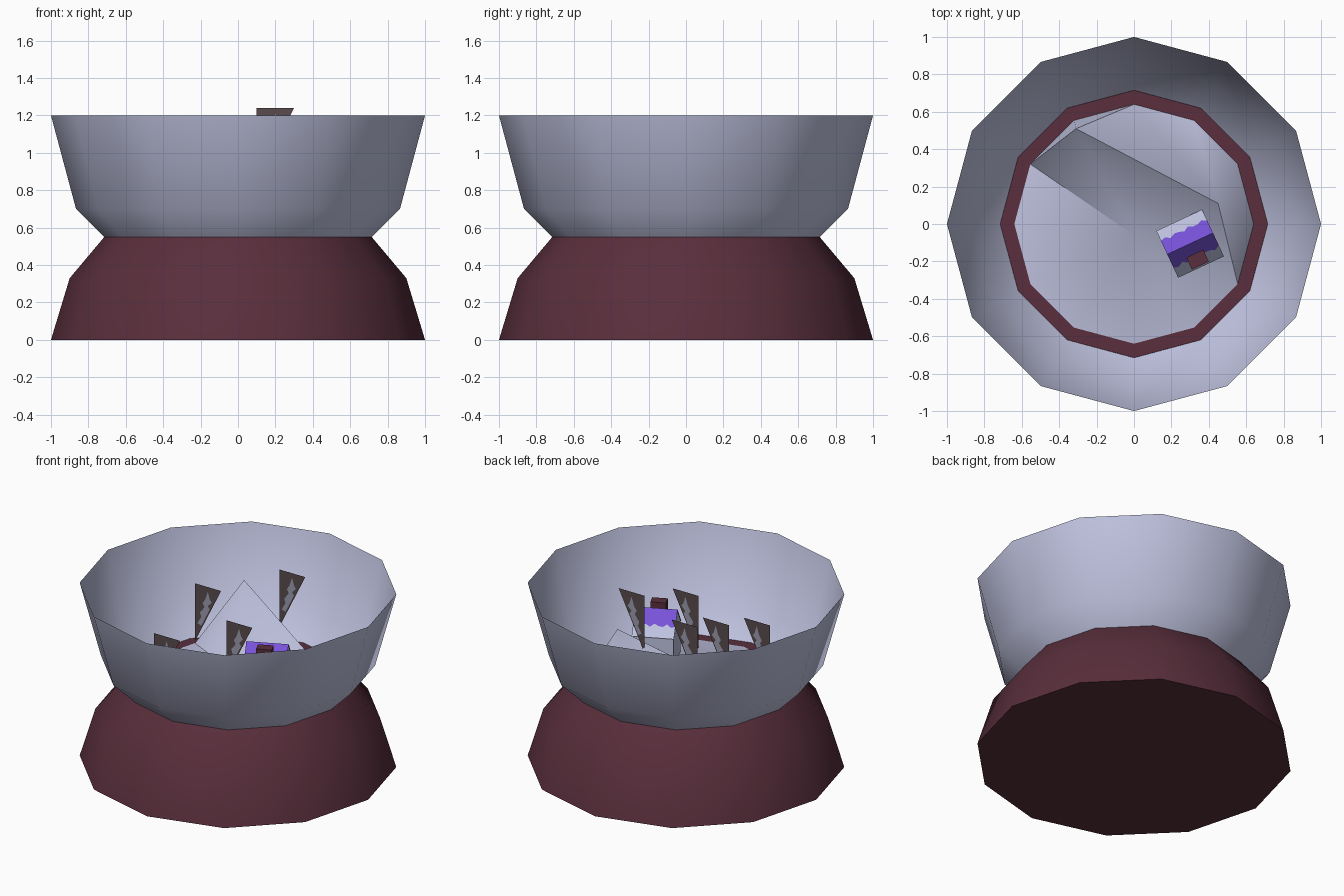
import bpy, bmesh, math
from mathutils import Vector, Matrix
from mathutils.geometry import delaunay_2d_cdt

if "Cube" in bpy.data.objects:
    bpy.data.objects.remove(bpy.data.objects["Cube"])


def material(name, rgb):
    m = bpy.data.materials.new(name)
    m.diffuse_color = (*rgb, 1)
    m.use_nodes = True
    m.node_tree.nodes["Principled BSDF"].inputs["Base Color"].default_value = m.diffuse_color
    return m


FROST = material("frosted lavender", (0.53, 0.55, 0.75))
MAROON = material("maroon", (0.10, 0.028, 0.045))
PURPLE = material("purple", (0.19, 0.085, 0.70))
BARK = material("bark brown", (0.10, 0.07, 0.075))
GREY = material("tree grey", (0.33, 0.34, 0.44))


def make(name, verts, faces, mats, indices=None, smooth=None, fix=True):
    me = bpy.data.meshes.new(name)
    me.from_pydata([tuple(v) for v in verts], [], faces)
    for m in mats:
        me.materials.append(m)
    if indices:
        for p, i in zip(me.polygons, indices):
            p.material_index = i
    if fix:
        bm = bmesh.new()
        bm.from_mesh(me)
        bmesh.ops.remove_doubles(bm, verts=bm.verts, dist=0.0005)
        bmesh.ops.recalc_face_normals(bm, faces=bm.faces)
        bm.to_mesh(me)
        bm.free()
    if smooth:
        me.polygons.foreach_set("use_smooth", [True] * len(me.polygons))
        me.set_sharp_from_angle(angle=math.radians(smooth))
    ob = bpy.data.objects.new(name, me)
    bpy.context.collection.objects.link(ob)
    return ob


def ring(r, z, n=12):
    return [Vector((r * math.cos(math.tau * i / n), r * math.sin(math.tau * i / n), z))
            for i in range(n)]


def lathe(name, profile, mat, n=12):
    """Turn (radius, height) pairs into a twelve-sided surface."""
    verts = [v for r, z in profile for v in ring(r, z, n)]
    faces = [(k * n + i, k * n + (i + 1) % n, (k + 1) * n + (i + 1) % n, (k + 1) * n + i)
             for k in range(len(profile) - 1) for i in range(n)]
    return make(name, verts, faces, [mat], smooth=40)


# Base and open glass bowl
lathe("base", [(0, 0), (1, 0), (0.9, 0.33), (0.715, 0.55), (0.635, 0.55)], MAROON)
lathe("glass_bowl", [(0, 0.2), (0.5, 0.334), (0.866, 0.7), (1, 1.2)], FROST)

# Snowy hill: low rim, a hollow in the middle and a ridge at the back
pts = ring(0.64, 0.55) + [Vector(p) for p in
                          ((-0.31, 0.51, 0.98), (0.45, 0.11, 0.84), (0.0, -0.06, 0.64))]
edges = [(i, (i + 1) % 12) for i in range(12)] + [(12, 13)]
co, _, tris, orig, _, _ = delaunay_2d_cdt([p.xy for p in pts], edges, [], 0, 1e-5)
hill = [(c.x, c.y, pts[o[0]].z if o else 0.55) for c, o in zip(co, orig)]
make("snow_hill", hill, [tuple(t) for t in tris], [FROST], smooth=40)

# Trees: thin triangular cards with a painted silhouette on both sides
LEAF = [(.10, -.03), (.08, -.09), (.06, -.12), (.075, -.145), (.04, -.19), (.05, -.22),
        (.02, -.27), (.05, -.28), (.09, -.2), (.115, -.15), (.1, -.13), (.13, -.1), (.115, -.08)]
TREES = [(0.10, 0.31, 1.24), (-0.40, 0.10, 1.09), (-0.09, 0.0, 0.955),
         (-0.40, -0.35, 0.916), (0.19, -0.41, 0.94)]
for x, y, top in TREES:
    make("tree_card", [(x, y, top), (x, y, top - 0.4), (x + 0.2, y, top)], [(0, 1, 2)],
         [BARK], fix=False)
    for side in (-1, 1):
        loop = [(x + a, y + side * 0.003, top + b) for a, b in LEAF]
        make("tree_paint", loop if side < 0 else loop[::-1],
             [tuple(range(len(loop)))], [GREY], fix=False)

# House: walls, two-tone roof with ragged snow line, chimney
PLACE = Matrix.Translation((0.30, -0.105, 0)) @ Matrix.Rotation(math.radians(25), 4, "Z")


def box(name, center, size, mat):
    bm = bmesh.new()
    bmesh.ops.create_cube(bm, size=1, matrix=PLACE @ Matrix.Translation(center)
                          @ Matrix.Diagonal((*size, 1)))
    me = bpy.data.meshes.new(name)
    bm.to_mesh(me)
    bm.free()
    me.materials.append(mat)
    bpy.context.collection.objects.link(bpy.data.objects.new(name, me))


L, D, RIDGE, EAVE = 0.135, 0.138, 0.943, 0.80
box("house_walls", (0, 0, 0.68), (0.26, 0.25, 0.25), FROST)
box("chimney", (0, -0.094, 0.855), (0.1, 0.07, 0.2), MAROON)


def roof_point(a, t, side):
    return PLACE @ Vector((a, side * D * t, RIDGE + (EAVE - RIDGE) * t))


for side in (-1, 1):
    n = 10
    zig = [roof_point(-L + 2 * L * i / n, 0.58 + 0.06 * math.sin(i * 2.3), side)
           for i in range(n + 1)]
    v = zig + [roof_point(L, 0, side), roof_point(-L, 0, side),
               roof_point(L, 1, side), roof_point(-L, 1, side)]
    line = list(range(n + 1))
    f = [line + [n + 1, n + 2], line[::-1] + [n + 4, n + 3]]
    if side > 0:
        f = [q[::-1] for q in f]
    make("roof_slope", v, f, [PURPLE, FROST], [0, 1], fix=False)
for end in (-1, 1):
    g = [roof_point(end * L * 0.96, 1, -end), roof_point(end * L * 0.96, 1, end),
         roof_point(end * L * 0.96, 0, 1)]
    make("gable", g, [(0, 1, 2)], [FROST], fix=False)
